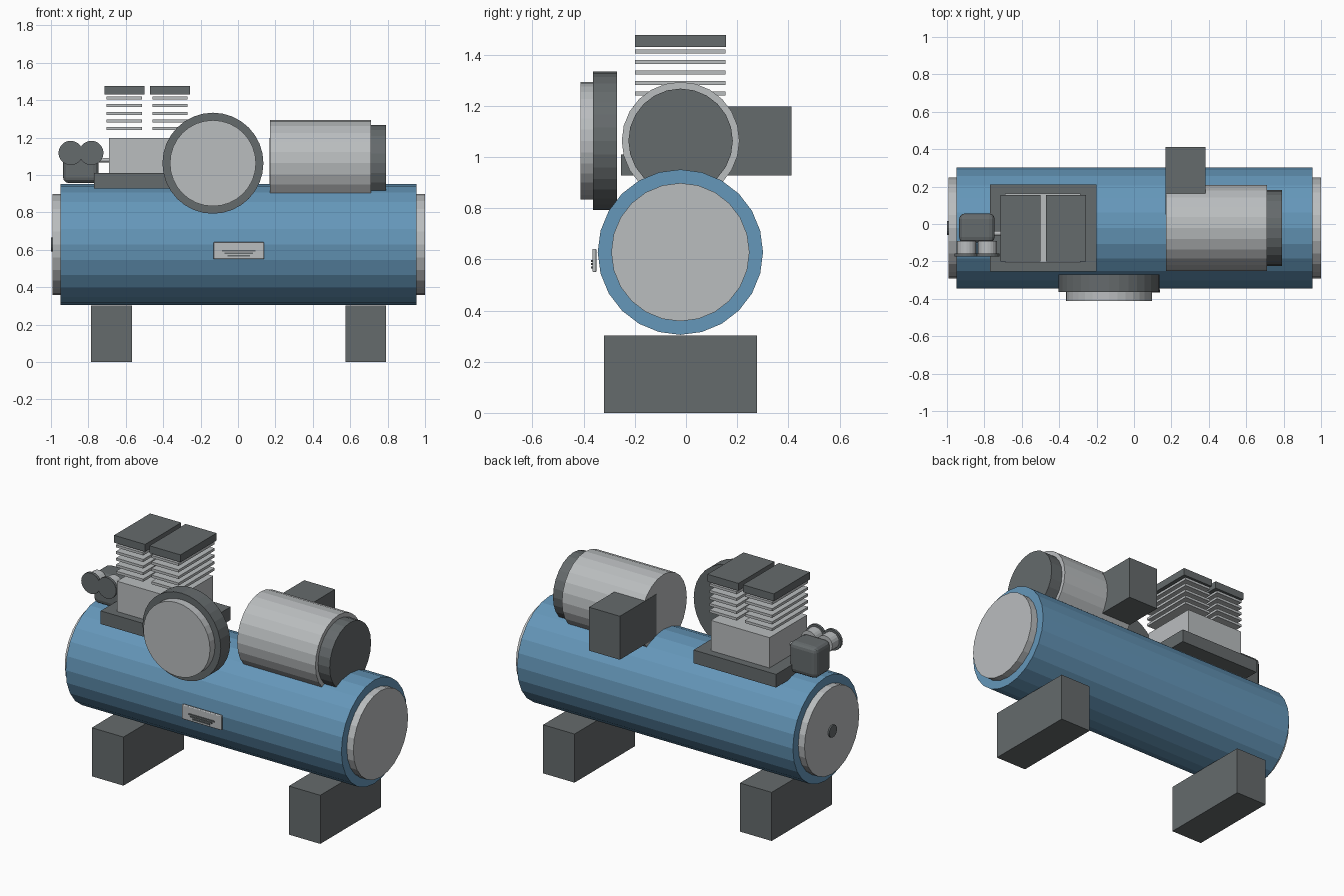
import bpy
import bmesh
from math import pi
from mathutils import Matrix, Vector

if "Cube" in bpy.data.objects:
    bpy.data.objects.remove(bpy.data.objects["Cube"])


def material(name, rgb):
    m = bpy.data.materials.new(name)
    m.use_nodes = True
    m.diffuse_color = (*rgb, 1)
    m.node_tree.nodes["Principled BSDF"].inputs["Base Color"].default_value = (*rgb, 1)
    return m


BLUE = material("tank blue", (0.13, 0.31, 0.49))
LIGHT = material("light grey metal", (0.49, 0.51, 0.52))
DARK = material("dark grey metal", (0.13, 0.145, 0.15))


def finish(name, bm, mat):
    mesh = bpy.data.meshes.new(name)
    bm.to_mesh(mesh)
    bm.free()
    mesh.materials.append(mat)
    ob = bpy.data.objects.new(name, mesh)
    bpy.context.collection.objects.link(ob)
    return ob


def box(name, x, y, z, mat, bevel=0):
    """Box given by its (min, max) range along each axis."""
    bm = bmesh.new()
    size = [b - a for a, b in (x, y, z)]
    centre = Vector([(a + b) / 2 for a, b in (x, y, z)])
    bmesh.ops.create_cube(bm, size=1, matrix=Matrix.Translation(centre) @ Matrix.Diagonal((*size, 1)))
    ob = finish(name, bm, mat)
    if bevel:
        mod = ob.modifiers.new("rounding", "BEVEL")
        mod.width = bevel
        mod.segments = 3
    return ob


def cylinder(name, axis, span, centre, radius, mat, sides=24):
    """Cylinder along x or y; centre is the other two coordinates."""
    a, b = span
    mid = (a + b) / 2
    if axis == "x":
        place = Matrix.Translation((mid, *centre)) @ Matrix.Rotation(pi / 2, 4, "Y")
    else:
        place = Matrix.Translation((centre[0], mid, centre[1])) @ Matrix.Rotation(pi / 2, 4, "X")
    bm = bmesh.new()
    bmesh.ops.create_cone(bm, cap_ends=True, segments=sides, radius1=radius,
                          radius2=radius, depth=b - a, matrix=place)
    return finish(name, bm, mat)


# Tank, end caps and drain plug
AXIS = (-0.022, 0.628)
cylinder("tank", "x", (-0.948, 0.955), AXIS, 0.323, BLUE)
cylinder("tank_cap_right", "x", (-0.991, -0.94), AXIS, 0.27, LIGHT)
cylinder("tank_cap_left", "x", (0.95, 1.0), AXIS, 0.27, LIGHT)
cylinder("end_plug", "x", (-1.0, -0.98), AXIS, 0.038, DARK, 16)

# Feet
for side, x in (("right", (-0.785, -0.566)), ("left", (0.575, 0.792))):
    box("foot_" + side, x, (-0.32, 0.277), (0, 0.303), DARK)

# Pump base and crankcase
box("pump_base", (-0.77, -0.2), (-0.253, 0.212), (0.928, 1.01), DARK)
box("crankcase", (-0.69, -0.285), (-0.207, 0.163), (1.0, 1.199), LIGHT)

# Two finned cylinders with heads
for side, x in (("right", -0.608), ("left", -0.364)):
    for i in range(5):
        z = 1.248 + i * 0.041
        box(f"fin_{side}_{i + 1}", (x - 0.094, x + 0.094), (-0.2, 0.154), (z - 0.008, z + 0.008), LIGHT)
    box("cylinder_head_" + side, (x - 0.107, x + 0.107), (-0.2, 0.156), (1.43, 1.476), DARK)

# Air filter housing with twin intakes
box("filter_housing", (-0.935, -0.745), (-0.1, 0.056), (0.957, 1.15), DARK, 0.03)
for side, x in (("right", -0.895), ("left", -0.784)):
    cylinder("intake_neck_" + side, "y", (-0.16, -0.09), (x, 1.118), 0.052, LIGHT, 20)
    cylinder("intake_cap_" + side, "y", (-0.174, -0.157), (x, 1.118), 0.065, DARK, 20)
cylinder("filter_pipe", "x", (-0.76, -0.68), (-0.05, 1.08), 0.012, LIGHT, 12)

# Flywheel
HUB = (-0.134, 1.063)
cylinder("flywheel_rim", "y", (-0.364, -0.27), HUB, 0.27, DARK, 32)
cylinder("flywheel_face", "y", (-0.413, -0.35), HUB, 0.23, LIGHT, 32)

# Motor with end cover and terminal box
MOTOR = (-0.021, 1.063)
cylinder("motor_body", "x", (0.17, 0.71), MOTOR, 0.23, LIGHT)
cylinder("motor_cover", "x", (0.70, 0.79), MOTOR, 0.204, DARK)
box("terminal_box", (0.168, 0.381), (0.05, 0.412), (0.927, 1.198), DARK)

# Name plate with blank bars
box("name_plate", (-0.132, 0.14), (-0.366, -0.35), (0.55, 0.641), LIGHT, 0.005)
for i, half in enumerate((0.09, 0.075, 0.06)):
    z = 0.594 - i * 0.013
    box(f"plate_bar_{i + 1}", (0.004 - half, 0.004 + half), (-0.372, -0.364), (z - 0.004, z + 0.004), DARK)
